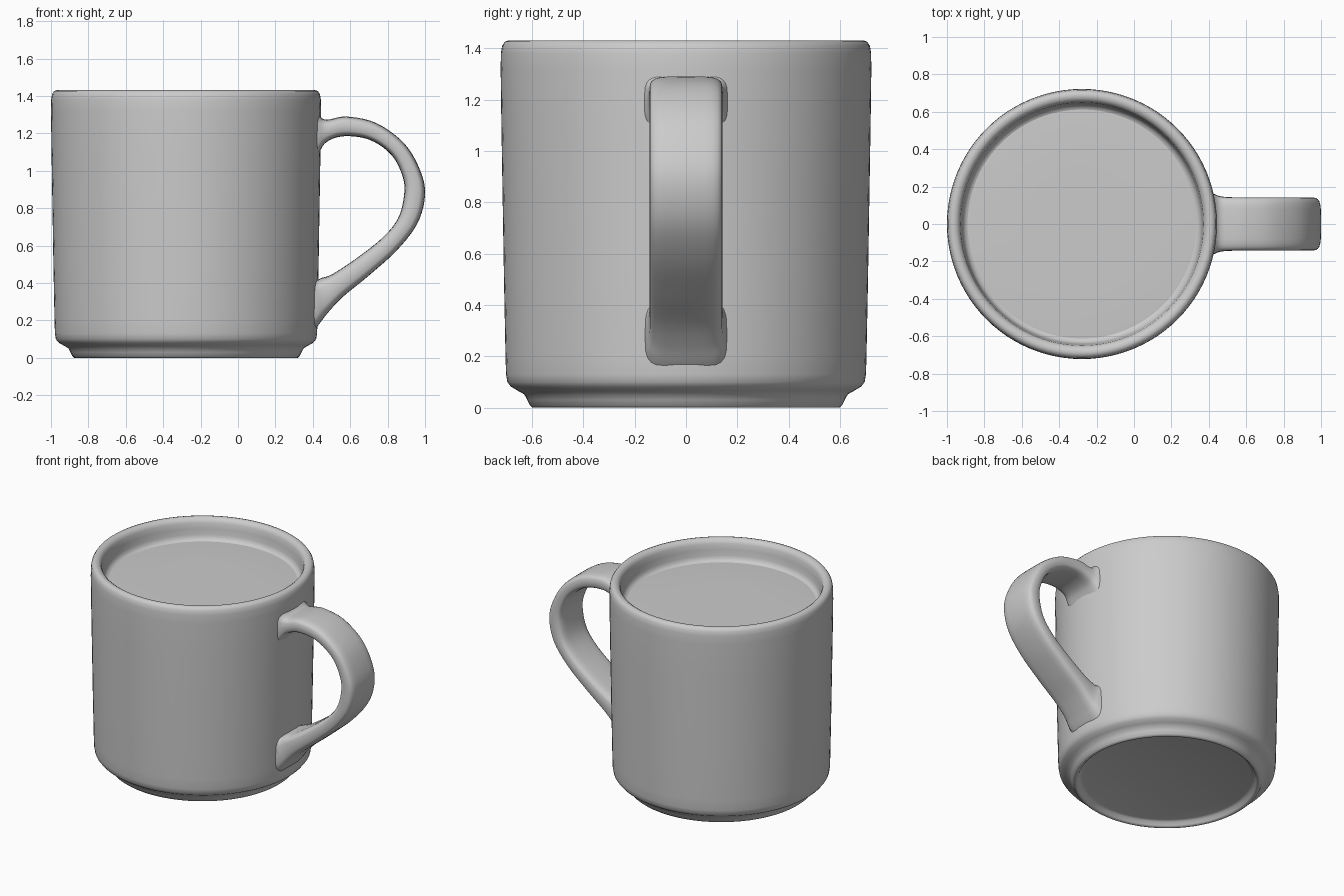
import bpy, bmesh, math
from mathutils import Vector

cube = bpy.data.objects.get("Cube")
if cube:
    bpy.data.objects.remove(cube)

CX = -0.278        # cup axis
SEGMENTS = 96

# Single plain glaze
glaze = bpy.data.materials.new("plain grey")
glaze.diffuse_color = (0.6, 0.6, 0.6, 1)
glaze.use_nodes = True
glaze.node_tree.nodes["Principled BSDF"].inputs["Base Color"].default_value = (0.6, 0.6, 0.6, 1)


def finish(name, bm, angle=50):
    bmesh.ops.recalc_face_normals(bm, faces=bm.faces)
    mesh = bpy.data.meshes.new(name)
    bm.to_mesh(mesh)
    bm.free()
    mesh.materials.append(glaze)
    obj = bpy.data.objects.new(name, mesh)
    bpy.context.collection.objects.link(obj)
    bpy.ops.object.select_all(action='DESELECT')
    obj.select_set(True)
    bpy.context.view_layer.objects.active = obj
    bpy.ops.object.shade_smooth_by_angle(angle=math.radians(angle))
    return obj


def bridge(bm, rings):
    for a, b in zip(rings, rings[1:]):
        n = len(a)
        for i in range(n):
            j = (i + 1) % n
            bm.faces.new((a[i], a[j], b[j], b[i]))


def lathe(name, profile):
    """Revolve (radius, z) points around the cup axis and close both ends."""
    bm = bmesh.new()
    rings = []
    for r, z in profile:
        rings.append([bm.verts.new((CX + r * math.cos(t), r * math.sin(t), z))
                      for t in (2 * math.pi * i / SEGMENTS for i in range(SEGMENTS))])
    bridge(bm, rings)
    bm.faces.new(rings[0])
    bm.faces.new(rings[-1])
    return finish(name, bm)


def catmull(p0, p1, p2, p3, t):
    return 0.5 * (2 * p1 + (p2 - p0) * t + (2 * p0 - 5 * p1 + 4 * p2 - p3) * t ** 2
                  + (3 * p1 - p0 - 3 * p2 + p3) * t ** 3)


# Cup: recessed base, stepped foot, slightly flared wall, rounded rim, filled inside
lathe("cup_body", [
    (0.545, 0.035), (0.565, 0.028), (0.575, 0.008), (0.585, 0.0), (0.597, 0.0),
    (0.607, 0.008), (0.618, 0.03), (0.63, 0.052), (0.655, 0.066), (0.682, 0.082),
    (0.696, 0.1), (0.701, 0.13), (0.703, 0.2), (0.709, 0.5), (0.714, 0.8),
    (0.719, 1.1), (0.722, 1.32), (0.721, 1.38), (0.716, 1.41), (0.705, 1.426),
    (0.69, 1.431), (0.673, 1.428), (0.659, 1.418), (0.65, 1.4), (0.645, 1.36),
    (0.641, 1.32), (0.635, 1.3), (0.622, 1.286), (0.6, 1.28)])

# Drink surface, level with the inner fillet
lathe("drink_surface", [(0.612, 1.278), (0.612, 1.284), (0.6, 1.285), (0.3, 1.285)])

# Handle: stations of outer x, z, inner x, z and half width, flared at both roots
stations = [Vector(s) for s in [
    (0.395, 1.36, 0.395, 1.03, 0.175),
    (0.430, 1.30, 0.430, 1.09, 0.160),
    (0.475, 1.273, 0.475, 1.155, 0.146),
    (0.580, 1.290, 0.570, 1.185, 0.142),
    (0.740, 1.255, 0.705, 1.165, 0.142),
    (0.890, 1.145, 0.820, 1.085, 0.142),
    (0.975, 1.000, 0.880, 0.970, 0.142),
    (1.000, 0.870, 0.888, 0.870, 0.142),
    (0.960, 0.720, 0.855, 0.745, 0.142),
    (0.850, 0.575, 0.770, 0.640, 0.142),
    (0.700, 0.440, 0.630, 0.530, 0.142),
    (0.560, 0.325, 0.505, 0.448, 0.142),
    (0.480, 0.240, 0.450, 0.428, 0.144),
    (0.430, 0.175, 0.420, 0.418, 0.155),
    (0.390, 0.130, 0.390, 0.450, 0.165)]]
STEPS, SIDES = 5, 24
path = []
for k in range(len(stations) - 1):
    p = [stations[min(max(k + d, 0), len(stations) - 1)] for d in (-1, 0, 1, 2)]
    path += [catmull(*p, i / STEPS) for i in range(STEPS)]
path.append(stations[-1])

bm = bmesh.new()
rings = []
for ox, oz, ix, iz, width in path:
    outer, inner = Vector((ox, 0, oz)), Vector((ix, 0, iz))
    middle, half = (outer + inner) / 2, (outer - inner) / 2
    ring = []
    for i in range(SIDES):
        t = 2 * math.pi * i / SIDES
        c, s = math.cos(t), math.sin(t)
        # rounded-rectangle section
        u = math.copysign(abs(c) ** 0.55, c)
        v = math.copysign(abs(s) ** 0.45, s)
        ring.append(bm.verts.new(middle + half * u + Vector((0, width * v, 0))))
    rings.append(ring)
bridge(bm, rings)
bm.faces.new(rings[0])
bm.faces.new(rings[-1])
finish("handle", bm, 60)
